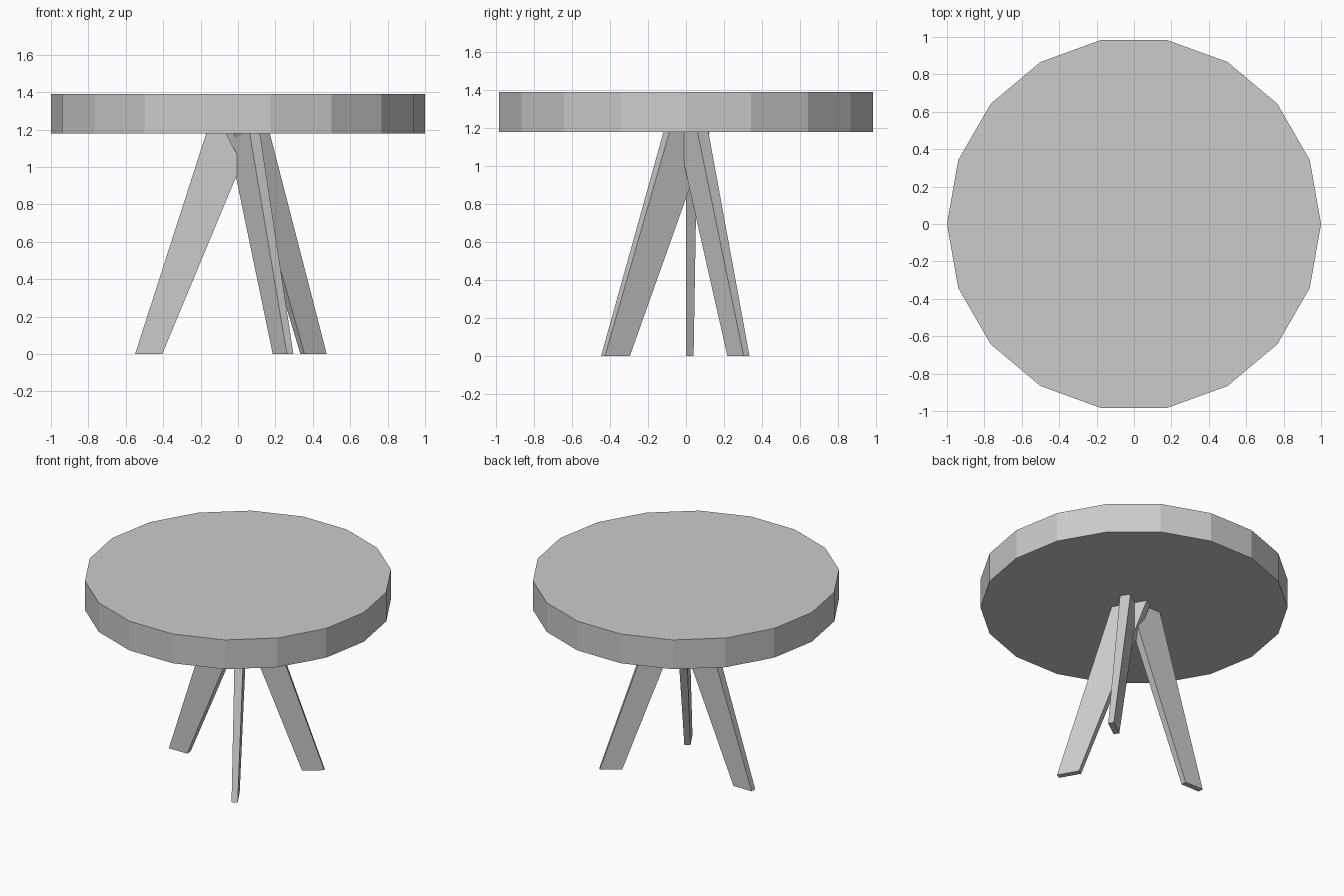
import bpy, bmesh
from math import radians, cos, sin

if "Cube" in bpy.data.objects:
    bpy.data.objects.remove(bpy.data.objects["Cube"])

TOP_Z = 1.18
H = 1.39


def leg(name, angle, profile, off_bottom, off_top):
    """Plank in a vertical plane: profile is (distance outward, z),
    side offsets blend from bottom to top so the plank thickens upward."""
    a = radians(angle)
    dx, dy = cos(a), sin(a)
    bm = bmesh.new()
    sides = []
    for k in (0, 1):
        ring = []
        for s, z in profile:
            o = off_bottom[k] + (off_top[k] - off_bottom[k]) * z / TOP_Z
            ring.append(bm.verts.new((s * dx - o * dy, s * dy + o * dx, z)))
        sides.append(ring)
    n = len(profile)
    for ring in sides:
        bm.faces.new(ring)
    for i in range(n):
        j = (i + 1) % n
        bm.faces.new((sides[0][i], sides[0][j], sides[1][j], sides[1][i]))
    bmesh.ops.recalc_face_normals(bm, faces=bm.faces)
    me = bpy.data.meshes.new(name)
    bm.to_mesh(me)
    bm.free()
    bpy.context.collection.objects.link(bpy.data.objects.new(name, me))


# Round 18-sided table top, with corners on the x axis
bm = bmesh.new()
disc = [bm.verts.new((cos(radians(20 * i)), sin(radians(20 * i)), TOP_Z)) for i in range(18)]
face = bm.faces.new(disc)
res = bmesh.ops.extrude_face_region(bm, geom=[face])
up = [v for v in res["geom"] if isinstance(v, bmesh.types.BMVert)]
bmesh.ops.translate(bm, verts=up, vec=(0, 0, H - TOP_Z))
bmesh.ops.recalc_face_normals(bm, faces=bm.faces)
mesh = bpy.data.meshes.new("table_top")
bm.to_mesh(mesh)
bm.free()
bpy.context.collection.objects.link(bpy.data.objects.new("table_top", mesh))

# Three splayed plank legs crossing near the centre
leg("left_leg", 180,
    [(0.55, 0), (0.405, 0), (-0.02, 1.02), (0.065, TOP_Z), (0.17, TOP_Z)],
    (0, -0.04), (0, -0.06))
leg("front_leg", -60,
    [(0.518, 0), (0.366, 0), (-0.11, TOP_Z), (0.134, TOP_Z)],
    (0.003, 0.043), (-0.005, 0.058))
leg("back_leg", 36,
    [(0.562, 0), (0.416, 0), (-0.013, TOP_Z), (0.173, TOP_Z)],
    (-0.033, 0.005), (-0.051, 0.02))
